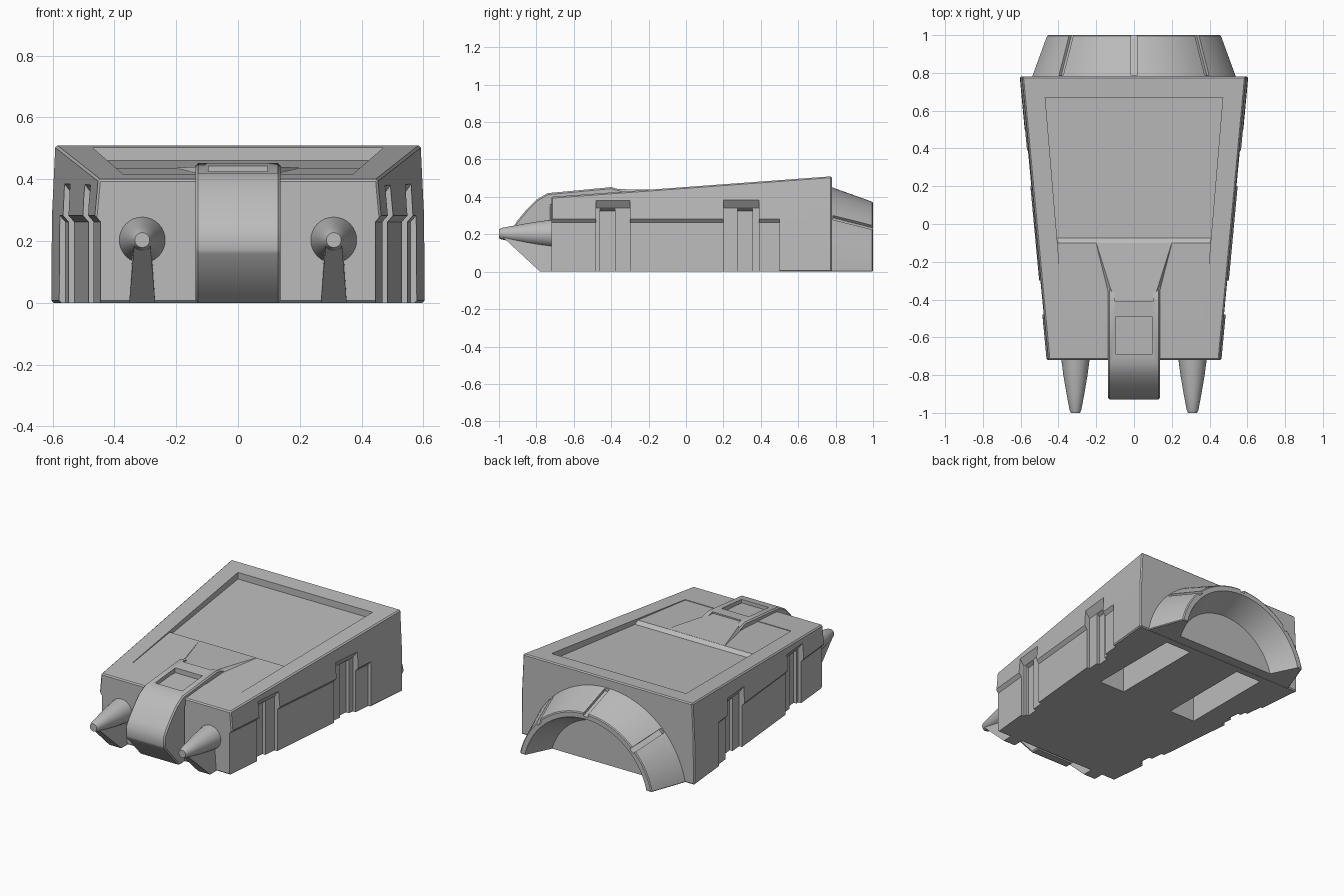
import bpy, bmesh
from math import sin, cos, acos, pi, radians

if "Cube" in bpy.data.objects:
    bpy.data.objects.remove(bpy.data.objects["Cube"])

grey = bpy.data.materials.new("plain grey")
grey.use_nodes = True
GREY = (0.5, 0.5, 0.5, 1)
grey.diffuse_color = GREY
grey.node_tree.nodes["Principled BSDF"].inputs["Base Color"].default_value = GREY


def loft(name, rings):
    """Solid skinned through equal-length closed rings, capped at both ends."""
    bm = bmesh.new()
    rows = [[bm.verts.new(p) for p in ring] for ring in rings]
    n = len(rows[0])
    for a, b in zip(rows, rows[1:]):
        for i in range(n):
            j = (i + 1) % n
            bm.faces.new((a[i], a[j], b[j], b[i]))
    bm.faces.new(rows[0])
    bm.faces.new(rows[-1])
    bmesh.ops.recalc_face_normals(bm, faces=bm.faces)
    mesh = bpy.data.meshes.new(name)
    bm.to_mesh(mesh)
    bm.free()
    mesh.materials.append(grey)
    obj = bpy.data.objects.new(name, mesh)
    bpy.context.collection.objects.link(obj)
    return obj


def box(name, x0, x1, y0, y1, z0, z1):
    return loft(name, [[(x, y0, z0), (x, y1, z0), (x, y1, z1), (x, y0, z1)]
                       for x in (x0, x1)])


def apply(obj, mod):
    bpy.context.view_layer.objects.active = obj
    bpy.ops.object.modifier_apply(modifier=mod.name)


def bevel(obj, width):
    mod = obj.modifiers.new("bevel", "BEVEL")
    mod.width, mod.segments = width, 1
    mod.limit_method, mod.angle_limit = "ANGLE", radians(35)
    apply(obj, mod)


def cut(obj, cutter):
    cutter.hide_render = True
    mod = obj.modifiers.new("cut", "BOOLEAN")
    mod.operation, mod.object, mod.solver = "DIFFERENCE", cutter, "EXACT"
    apply(obj, mod)
    bpy.data.objects.remove(cutter)


def finish(obj):
    bpy.ops.object.select_all(action="DESELECT")
    obj.select_set(True)
    bpy.context.view_layer.objects.active = obj
    bpy.ops.object.shade_smooth_by_angle(angle=radians(30))


# Hull: tapered block, wider and taller toward the back
FRONT, BACK = -0.72, 0.78


def half_width(y):
    return 0.465 + 0.14 * (y - FRONT) / (BACK - FRONT)


def hull_ring(y, top):
    w = half_width(y)
    right = [(w, y, 0), (w - 0.002, y, 0.28), (w - 0.013, y, top)]
    return right + [(-x, y, z) for x, y, z in reversed(right)]


hull = loft("hull", [hull_ring(FRONT, 0.40), hull_ring(BACK, 0.51)])
bevel(hull, 0.007)


# Side ledge, niches and slots with sloping ceilings
def side_cut(s, y0, y1, depth, z_out, z_in):
    rings = []
    for y in (y0, y1):
        w = half_width(y)
        rings.append([(s * (w + 0.1), y, -0.1), (s * (w - depth), y, -0.1),
                      (s * (w - depth), y, z_in), (s * w, y, z_out),
                      (s * (w + 0.1), y, z_out)])
    cut(hull, loft("side_cutter", rings))


for s in (-1, 1):
    side_cut(s, -0.8, 0.5, 0.02, 0.285, 0.262)
    for y0, y1, slot in ((-0.48, -0.30, -0.46), (0.20, 0.39, 0.275)):
        side_cut(s, y0, y1, 0.04, 0.395, 0.34)
        side_cut(s, slot, slot + 0.08, 0.06, 0.36, 0.325)
    # Long slots in the underside
    xs = sorted((s * 0.18, s * 0.36))
    cut(hull, box("slot_cutter", *xs, 0.12, 0.73, -0.1, 0.2))

# Deck recess: flush at the front, with a step down to the rear floor
floor = [(-0.52, 0.411), (-0.10, 0.436), (-0.075, 0.418),
         (0.67, 0.460), (0.67, 0.7), (-0.52, 0.7)]
cut(hull, loft("deck_cutter", [[(s * (0.37 + 0.1 * (y + 0.52) / 1.19), y, z)
                               for y, z in floor] for s in (-1, 1)]))
finish(hull)

# Fairing sloping down from the nose ridge to the deck
finish(loft("ridge_fairing", [
    [(-w - 0.05, y, 0.38), (w + 0.05, y, 0.38), (w, y, z), (-w, y, z)]
    for y, w, z in ((-0.45, 0.09, 0.443), (-0.10, 0.20, 0.437))]))

# Nose ridge with a square pocket and two rear arms
profile = [(-0.72, 0.0), (-0.78, 0.0), (-0.93, 0.165), (-0.925, 0.235),
           (-0.90, 0.275), (-0.85, 0.335), (-0.80, 0.385), (-0.74, 0.42),
           (-0.40, 0.452), (-0.30, 0.425), (-0.30, 0.35), (-0.72, 0.35)]
ridge = loft("nose_ridge", [[(x, y, z) for y, z in profile] for x in (-0.137, 0.137)])
bevel(ridge, 0.008)
cut(ridge, box("pocket_cutter", -0.095, 0.095, -0.69, -0.49, 0.395, 0.6))
cut(ridge, box("arm_cutter", -0.10, 0.10, -0.41, -0.2, 0.3, 0.6))
finish(ridge)

# Nose spikes, each on a wedge-shaped keel
for s, side in ((1, "left"), (-1, "right")):
    cx, n = s * 0.31, 32
    rings = [[(cx + r * cos(2 * pi * i / n), y, 0.203 + r * sin(2 * pi * i / n))
              for i in range(n)]
             for y, r in ((-0.70, 0.077), (-0.80, 0.064), (-0.90, 0.047),
                          (-0.985, 0.031), (-1.0, 0.024))]
    finish(loft(side + "_spike", rings))
    finish(loft(side + "_spike_keel", [
        [(cx - w, y, z), (cx + w, y, z), (cx + t, y2, 0.19), (cx - t, y2, 0.19)]
        for w, y, z, t, y2 in ((0.042, -0.71, 0, 0.03, -0.71),
                               (0.042, -0.78, 0, 0.026, -0.985))]))

# Rear arch: half of a tapered drum with its axis just below the ground
DROP = 0.097


def arch_radius(y):
    return 0.549 - 0.079 * (y - BACK) / 0.22


def arch_ring(y, r, n=40):
    limit = acos(DROP / r)
    angles = [limit * (2 * i / n - 1) for i in range(n + 1)]
    return [(r * sin(a), y, r * cos(a) - DROP) for a in angles]


arch = loft("rear_arch", [arch_ring(y, arch_radius(y)) for y in (0.77, 1.0)])
bevel(arch, 0.005)
hollow = [[(r * cos(2 * pi * i / 64), y, r * sin(2 * pi * i / 64) - DROP)
           for i in range(64)] for y, r in ((0.84, 0.36), (1.02, 0.445))]
cut(arch, loft("hollow_cutter", hollow))

# Three grooves along the arch
for a in (-pi / 4, 0, pi / 4):
    rings = []
    for y in (0.785, 1.02):
        ring = []
        for t, dr in ((-1, -0.018), (1, -0.018), (1, 0.05), (-1, 0.05)):
            r, q = arch_radius(y) + dr, t * 0.016
            ring.append((r * sin(a) + q * cos(a), y, r * cos(a) - q * sin(a) - DROP))
        rings.append(ring)
    cut(arch, loft("groove_cutter", rings))
finish(arch)
